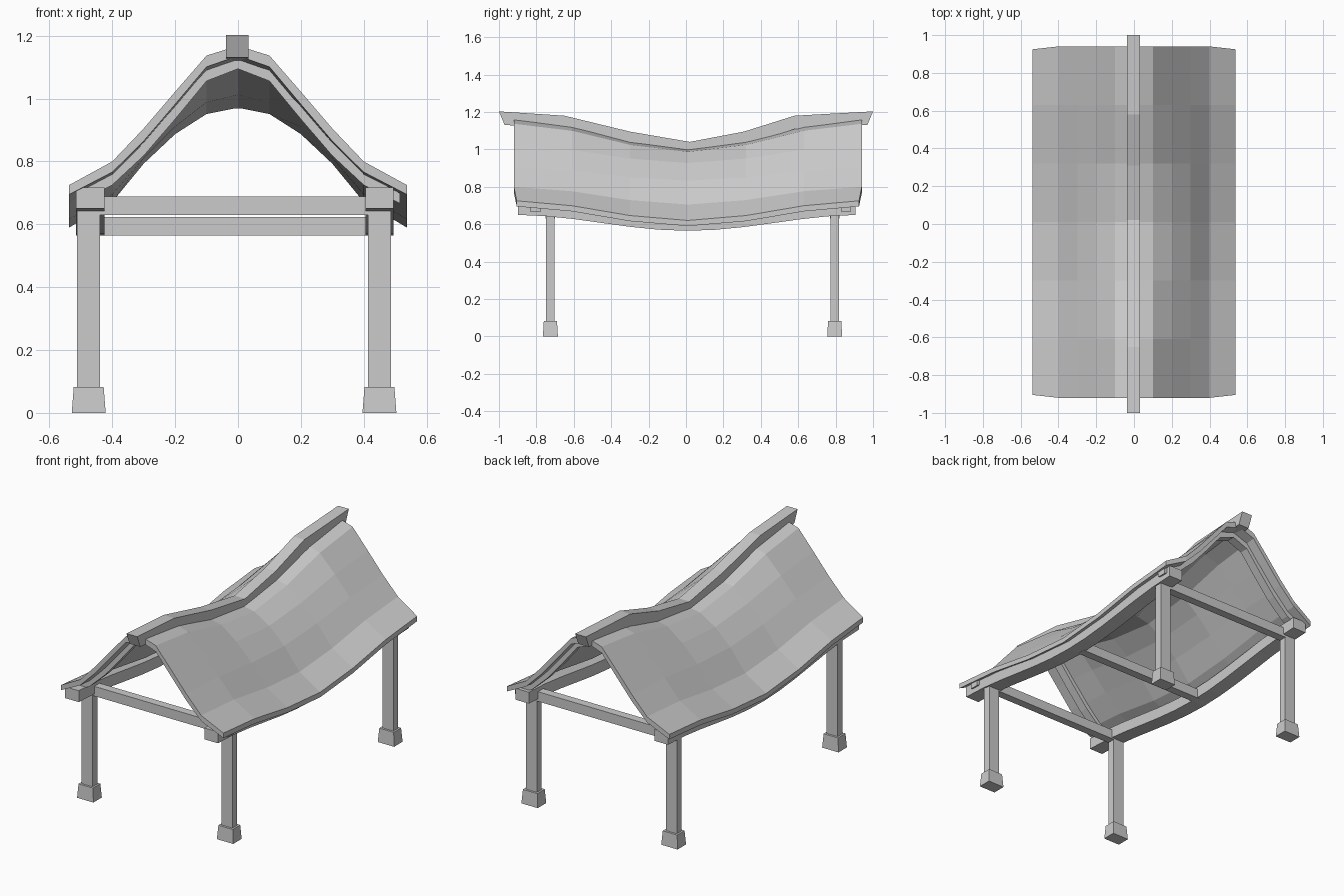
import bpy, bmesh, math

if "Cube" in bpy.data.objects:
    bpy.data.objects.remove(bpy.data.objects["Cube"])

# Half roof section: x, top z at the gable, sag at mid length, vertical thickness
HALF = [(0, 1.168, .165, .032), (.1, 1.137, .15, .036), (.2, 1.022, .095, .04),
        (.3, .905, .072, .04), (.4, .80, .095, .034), (.537, .725, .105, .03)]
SECTION = [(-x, z, s, t) for x, z, s, t in HALF[:0:-1]] + HALF
Y0, Y1 = -.92, .94


def sag(y):
    return .5 - .5 * math.cos(2 * math.pi * (y - Y0) / (Y1 - Y0))


def loft(name, rings):
    """Skin matching rings (top points, then bottom points reversed) and cap the ends."""
    bm = bmesh.new()
    rows = [[bm.verts.new(p) for p in r] for r in rings]
    n = len(rows[0])
    for a, b in zip(rows, rows[1:]):
        for i in range(n):
            j = (i + 1) % n
            bm.faces.new((a[i], a[j], b[j], b[i]))
    for r in (rows[0], rows[-1]):
        for i in range(n // 2 - 1):
            bm.faces.new((r[i], r[i + 1], r[n - 2 - i], r[n - 1 - i]))
    bmesh.ops.recalc_face_normals(bm, faces=bm.faces)
    me = bpy.data.meshes.new(name)
    bm.to_mesh(me)
    bm.free()
    ob = bpy.data.objects.new(name, me)
    bpy.context.collection.objects.link(ob)
    return ob


def block(name, cx, cy, z0, z1, wx, wy, taper=1):
    """Box with an optional narrower top."""
    def ring(z, k):
        a, b = wx / 2 * k, wy / 2 * k
        return [(cx - a, cy - b, z), (cx + a, cy - b, z), (cx + a, cy + b, z), (cx - a, cy + b, z)]
    return loft(name, [ring(z0, 1), ring(z1, taper)])


# Sagging roof shell, with slightly raked eave corners
rings = []
for k in range(7):
    y = Y0 + (Y1 - Y0) * k / 6
    rake = {0: .015, 6: -.015}.get(k, 0)
    top = [(x, y + (rake if abs(x) > .5 else 0), z - s * sag(y)) for x, z, s, t in SECTION]
    bottom = [(p[0], p[1], p[2] - q[3]) for p, q in zip(top, SECTION)]
    rings.append(top + bottom[::-1])
loft("roof", rings)

# Ridge beam with undercut ends
ridge = [(-1, 1.203), (-.65, 1.18), (-.3, 1.095), (.02, 1.04), (.31, 1.095), (.58, 1.18), (1, 1.203)]
rings = []
for i, (y, z) in enumerate(ridge):
    yb = y + {0: .03, 6: -.03}.get(i, 0)
    rings.append([(-.038, y, z), (.033, y, z), (.033, yb, z - .072), (-.038, yb, z - .072)])
loft("ridge_beam", rings)

# Curved gable rafters under each end of the roof
for name, cy in (("front_rafter", -.805), ("back_rafter", .855)):
    rings = []
    for x, z, s, t in SECTION:
        zt = z - s * sag(cy) - t
        if abs(x) > .5:
            x, zt = math.copysign(.515, x), zt + .008
        d = t * 1.1
        rings.append([(x, cy - .027, zt), (x, cy + .027, zt), (x, cy + .027, zt - d), (x, cy - .027, zt - d)])
    loft(name, rings)

# Sagging eave beams
for side, cx in (("left", -.47), ("right", .45)):
    rings = []
    for k in range(13):
        y = -.897 + 1.803 * k / 12
        z = .65 - .085 * sag(y)
        rings.append([(cx - .045, y, z + .068), (cx + .045, y, z + .068), (cx + .045, y, z), (cx - .045, y, z)])
    loft(side + "_eave_beam", rings)

# Posts on tapered feet
for end, cy in (("front", -.725), ("back", .795)):
    for side, cx in (("left", -.475), ("right", .45)):
        block(f"{end}_{side}_post", cx, cy, .07, .65, .073, .045)
        block(f"{end}_{side}_foot", cx, cy, 0, .083, .108, .08, .88)

# Cross ties between the eave beams
for name, cy, z in (("front_tie", -.725, .63), ("middle_tie", .03, .565), ("back_tie", .795, .63)):
    block(name, -.01, cy, z, z + .058, .86, .05)
